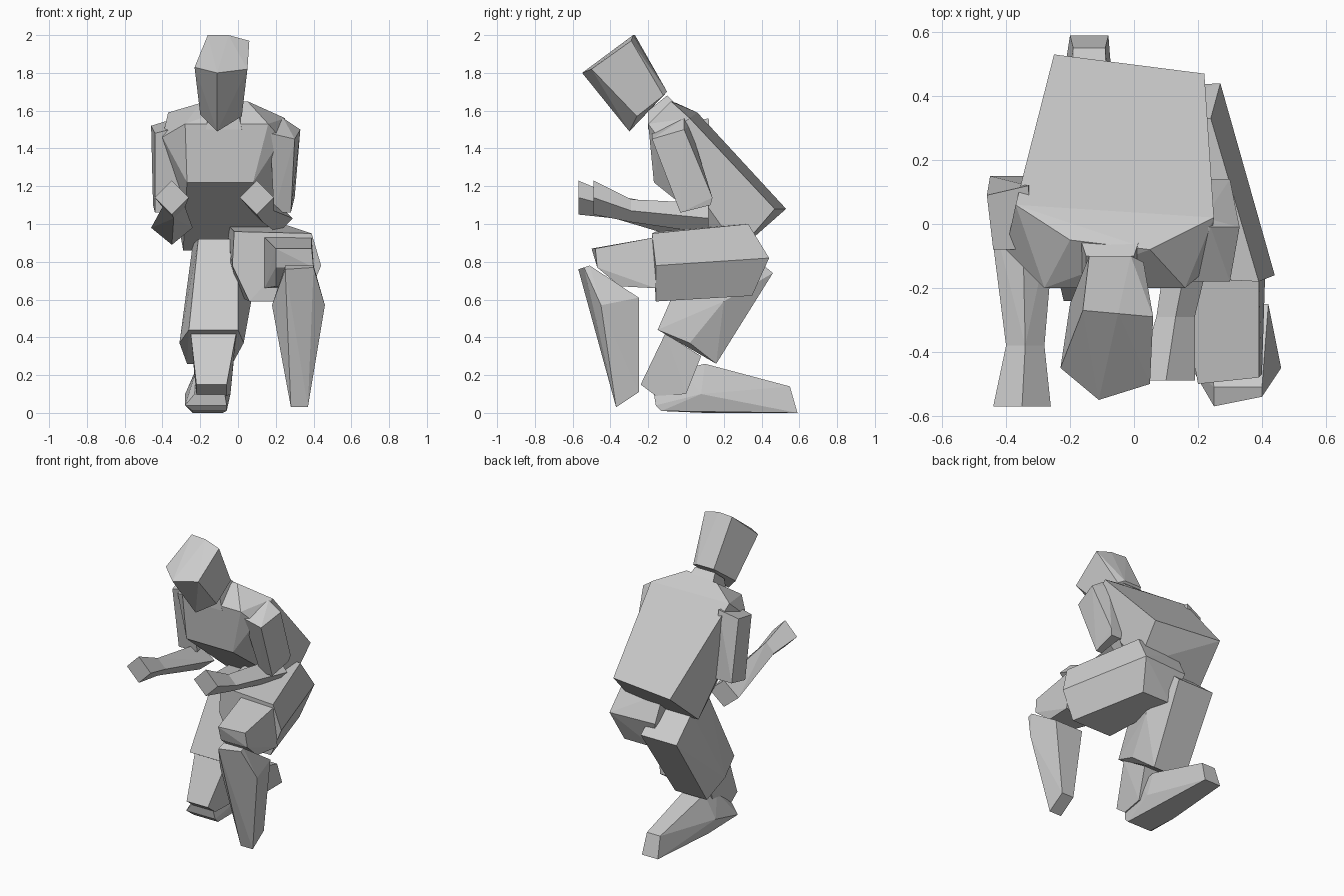
import bpy
import bmesh
from mathutils import Vector

default_cube = bpy.data.objects.get("Cube")
if default_cube:
    bpy.data.objects.remove(default_cube, do_unlink=True)

# One plain clay colour for the whole figure
clay = bpy.data.materials.new("light_grey_clay")
clay.use_nodes = True
clay_colour = (0.6, 0.6, 0.6, 1)
clay.diffuse_color = clay_colour
clay.node_tree.nodes["Principled BSDF"].inputs["Base Color"].default_value = clay_colour

CENTIMETRE = 0.01


def bar_ends(x_start, x_end, y, z, y_shift=0, z_shift=0):
    """Two points across the body; the shifts tilt the second one."""
    return [Vector((x_start, y, z)) * CENTIMETRE,
            Vector((x_end, y + y_shift, z + z_shift)) * CENTIMETRE]


def add_block(mesh, points):
    """Wrap a faceted block tightly around the points."""
    verts = [mesh.verts.new(point) for point in points]
    result = bmesh.ops.convex_hull(mesh, input=verts)
    unused = {item for key in ("geom_interior", "geom_unused")
              for item in result[key] if isinstance(item, bmesh.types.BMVert)}
    bmesh.ops.delete(mesh, geom=list(unused), context='VERTS')


def finish(name, mesh):
    """Merge flat triangles into panels and make the object."""
    bmesh.ops.dissolve_limit(mesh, angle_limit=0.06, verts=mesh.verts[:], edges=mesh.edges[:])
    bmesh.ops.recalc_face_normals(mesh, faces=mesh.faces[:])
    data = bpy.data.meshes.new(name)
    mesh.to_mesh(data)
    mesh.free()
    data.materials.append(clay)
    part = bpy.data.objects.new(name, data)
    bpy.context.collection.objects.link(part)
    return part


def block(name, *bars):
    mesh = bmesh.new()
    add_block(mesh, [point for bar in bars for point in bar_ends(*bar)])
    return finish(name, mesh)


def diamond_limb(name, *sections):
    """Limb of diamond sections, each given as centre, half width, half height."""
    rings = []
    for x, y, z, half_width, half_height in sections:
        rings.append(bar_ends(x - half_width, x + half_width, y, z)
                     + bar_ends(x, x, y, z + half_height)
                     + bar_ends(x, x, y, z - half_height))
    mesh = bmesh.new()
    for near, far in zip(rings, rings[1:]):
        add_block(mesh, near + far)
    return finish(name, mesh)


# Head: tilted six-sided prism with a ridge down the face, on a short neck
block("head",
      (-11, -11, -55, 180), (-23, 5, -45, 183, -5, -1),
      (-16, 6, -27, 200, -2, -3), (-5, -5, -28, 200),
      (-11, -11, -30, 149), (-20, 2, -25, 158, -1, -1),
      (-14, 3, -10, 170, -2, -2), (-1, -1, -10, 170))
block("neck",
      (-15, 0, -10, 168), (-15, 0, -20, 160),
      (-17, 2, -4, 162), (-17, 2, -20, 150))

# Torso: hunched wedge, wide at the shoulders
block("torso",
      (-20, 5, -5, 164, -3, 1), (-37, 25, 6, 159, -4, -3),
      (-28, 16, -20, 153), (-40, 23, -8, 146, -6, -1),
      (-27, 8, -17, 122), (-4, -4, 11, 150),
      (-25, 22, 53, 108, -6, 0), (-29, 20, 28, 86))

# Arms: boxy upper arms, diamond forearms that flare into hands
block("left_upper_arm",
      (17, 24, -1, 156), (22, 33, 2, 152, -3, -2),
      (17, 30, -18, 148, 0, -3), (19, 28, -3, 106),
      (19, 29, 13, 110), (20, 30, 14, 114))
block("right_upper_arm",
      (-46, -33, 9, 152, 3, 4), (-44, -32, -8, 148, 0, 3),
      (-45, -31, 15, 110), (-44, -30, -1, 106))
diamond_limb("left_forearm",
             (21, 12, 103, 8, 8), (13, -29, 107, 6, 6), (10, -49, 114, 9, 9))
diamond_limb("right_forearm",
             (-35, 9, 98, 11, 9), (-34, -38, 109, 6, 6), (-35, -57, 114, 9, 9))

# Left leg: raised thigh, knee and a shin tapering to a point
block("left_thigh",
      (-2, 39, -16, 96, -2, -1), (-3, 44, -16, 78), (6, 36, -16, 59),
      (-6, 24, 33, 100), (-6, 27, 42, 82, 2, 0), (0, 22, 35, 62))
block("left_knee",
      (14, 39, -16, 93), (14, 41, -16, 66),
      (20, 39, -50, 87, 2, 0), (20, 40, -47, 77), (20, 39, -35, 67))
block("left_shin",
      (25, 40, -57, 76, 3, 1), (25, 40, -51, 78),
      (18, 46, -45, 57), (21, 42, -25, 61),
      (28, 37, -37, 3), (28, 37, -25, 11))

# Right leg: kneeling thigh, knee and a shin lying along the ground
block("right_thigh",
      (-21, 0, 6, 92), (-24, 2, 28, 89), (-25, 2, 46, 74),
      (-26, 0, -15, 44), (-31, 3, 2, 37), (-27, 7, 20, 59),
      (-27, -3, 16, 26))
block("right_knee",
      (-25, -1, -11, 42), (-24, -2, 8, 30),
      (-22, -6, -24, 15), (-22, -6, -16, 9), (-22, -4, 0, 10))
block("right_shin",
      (-23, -7, -17, 10), (-28, -6, -16, 4), (-24, -6, -13, 1),
      (-22, -7, -2, 23), (-21, -7, 10, 26), (-28, -4, 8, 10),
      (-24, -8, 10, 0), (-19, -9, 55, 14), (-20, -8, 59, 0))
